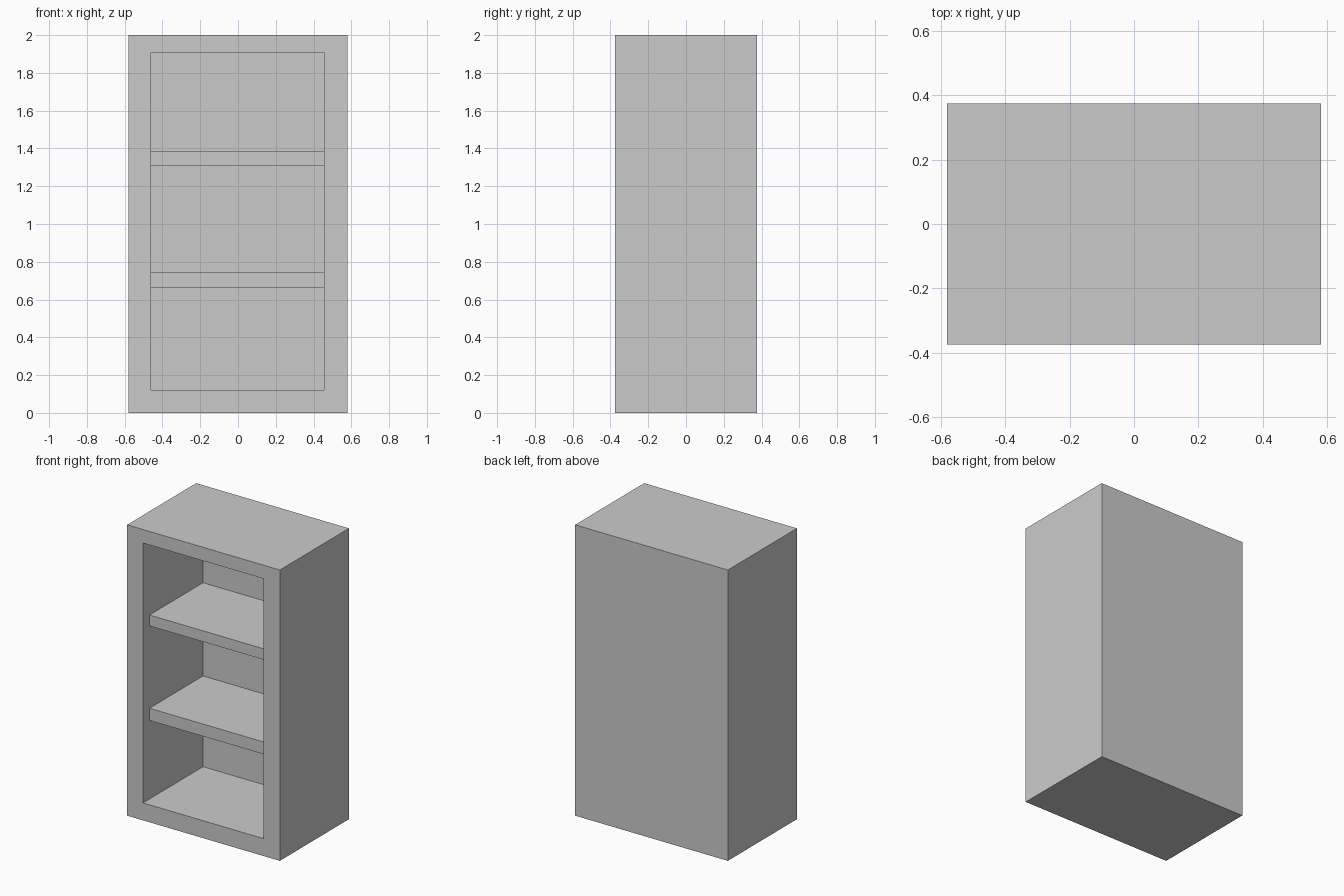
import bpy, bmesh

if "Cube" in bpy.data.objects:
    bpy.data.objects.remove(bpy.data.objects["Cube"])

W, D, H = 1.162, 0.75, 2.0            # outer size
LEFT, RIGHT = -0.46, 0.456            # opening sides
BOTTOM, TOP = 0.12, 1.907             # opening floor and ceiling
BACK = 0.277                          # inner face of the back panel
SHELF_FRONT = -0.304
SHELVES = [("lower_shelf", 0.66, 0.744), ("upper_shelf", 1.31, 1.385)]


def box_bmesh(lo, hi):
    bm = bmesh.new()
    bmesh.ops.create_cube(bm, size=1)
    for v in bm.verts:
        v.co = [a + (c + 0.5) * (b - a) for a, b, c in zip(lo, hi, v.co)]
    bm.normal_update()
    return bm


def finish(bm, name):
    bmesh.ops.recalc_face_normals(bm, faces=bm.faces)
    mesh = bpy.data.meshes.new(name)
    bm.to_mesh(mesh)
    bm.free()
    obj = bpy.data.objects.new(name, mesh)
    bpy.context.collection.objects.link(obj)
    return obj


# Carcass: inset the front face to the opening, then push it in to the back panel
bm = box_bmesh((-W / 2, -D / 2, 0), (W / 2, D / 2, H))
front = min(bm.faces, key=lambda f: f.calc_center_median().y)
bmesh.ops.inset_region(bm, faces=[front], thickness=0.1)
for v in front.verts:
    v.co.x = LEFT if v.co.x < 0 else RIGHT
    v.co.z = BOTTOM if v.co.z < H / 2 else TOP
cavity = bmesh.ops.extrude_discrete_faces(bm, faces=[front])["faces"][0]
for v in cavity.verts:
    v.co.y = BACK
finish(bm, "bookcase_carcass")

# Shelves, set back from the front frame
for name, z0, z1 in SHELVES:
    finish(box_bmesh((LEFT, SHELF_FRONT, z0), (RIGHT, BACK, z1)), name)
